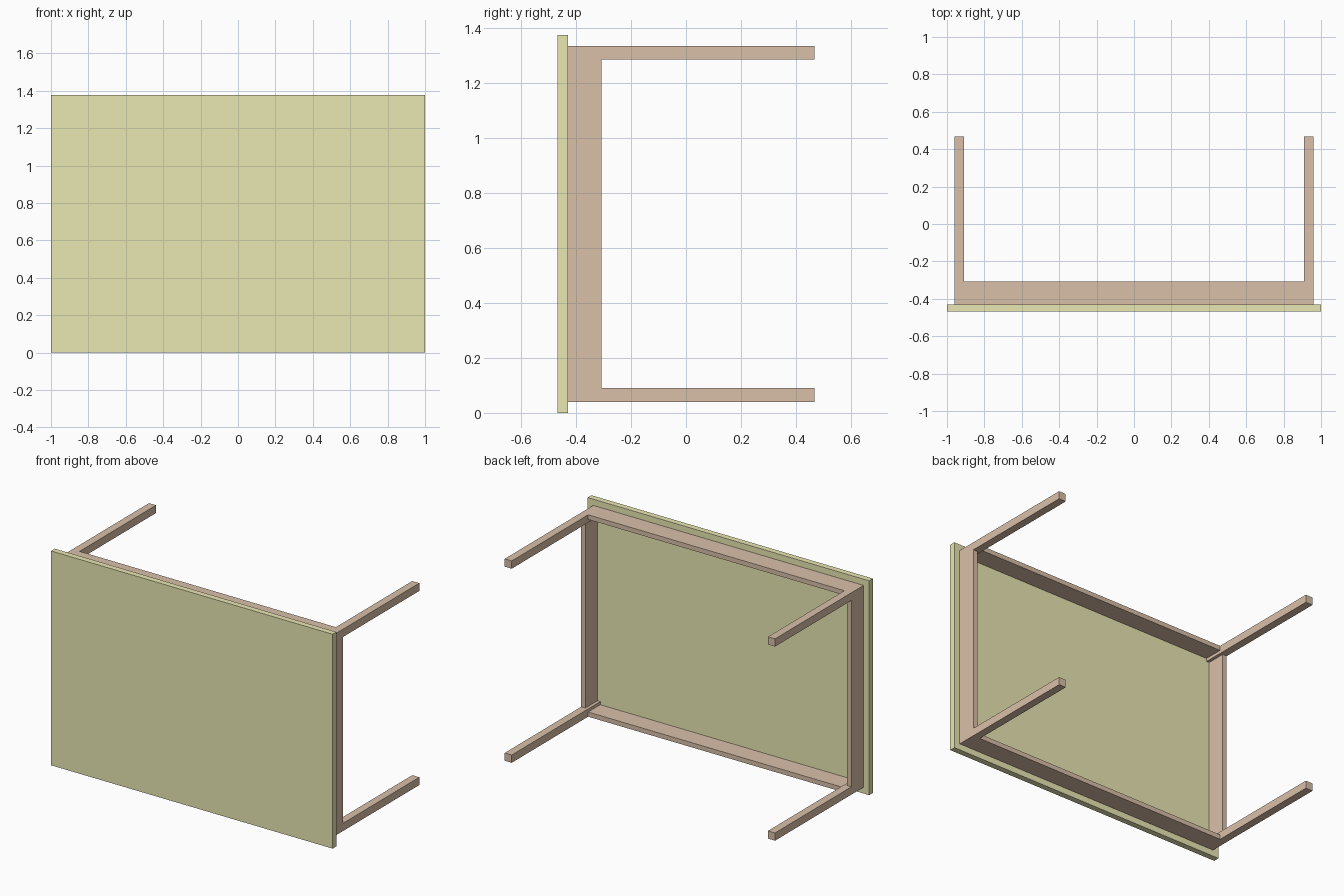
import bpy

if "Cube" in bpy.data.objects:
    bpy.data.objects.remove(bpy.data.objects["Cube"])


def material(name, color):
    mat = bpy.data.materials.new(name)
    mat.diffuse_color = color
    mat.use_nodes = True
    mat.node_tree.nodes["Principled BSDF"].inputs["Base Color"].default_value = mat.diffuse_color
    return mat


def box(name, x, y, z, mat):
    """Axis-aligned box from (min, max) ranges."""
    lo, hi = zip(x, y, z)
    bpy.ops.mesh.primitive_cube_add(
        size=1, location=[(a + b) / 2 for a, b in zip(lo, hi)])
    obj = bpy.context.object
    obj.name = name
    obj.scale = [b - a for a, b in zip(lo, hi)]
    bpy.ops.object.transform_apply(location=False, rotation=False, scale=True)
    obj.data.materials.append(mat)
    return obj


top_mat = material("top_yellow", (0.82, 0.80, 0.45, 1))
wood_mat = material("frame_wood", (0.70, 0.53, 0.40, 1))

HEIGHT = 1.376               # the table lies on its long edge
Y_TOP, Y_FRAME, Y_APRON, Y_FOOT = -0.468, -0.43, -0.307, 0.468
INSET, LEG, RAIL = 0.04, 0.05, 0.03


def edge_range(low, high, width, at_high):
    """Strip of given width, inset from the low or high end."""
    if at_high:
        return (high - INSET - width, high - INSET)
    return (low + INSET, low + INSET + width)


# Table top
box("table_top", (-1, 1), (Y_TOP, Y_FRAME), (0, HEIGHT), top_mat)

# Legs at the four corners
for sx, side in enumerate(("left", "right")):
    for sz, level in enumerate(("lower", "upper")):
        box(f"leg_{level}_{side}", edge_range(-1, 1, LEG, sx),
            (Y_FRAME, Y_FOOT), edge_range(0, HEIGHT, LEG, sz), wood_mat)

# Apron rails between the legs, flush with their outer faces
gap = INSET + LEG
for s in (0, 1):
    box(f"long_apron_{('lower', 'upper')[s]}", (-1 + gap, 1 - gap),
        (Y_FRAME, Y_APRON), edge_range(0, HEIGHT, RAIL, s), wood_mat)
    box(f"short_apron_{('left', 'right')[s]}", edge_range(-1, 1, RAIL, s),
        (Y_FRAME, Y_APRON), (gap, HEIGHT - gap), wood_mat)
